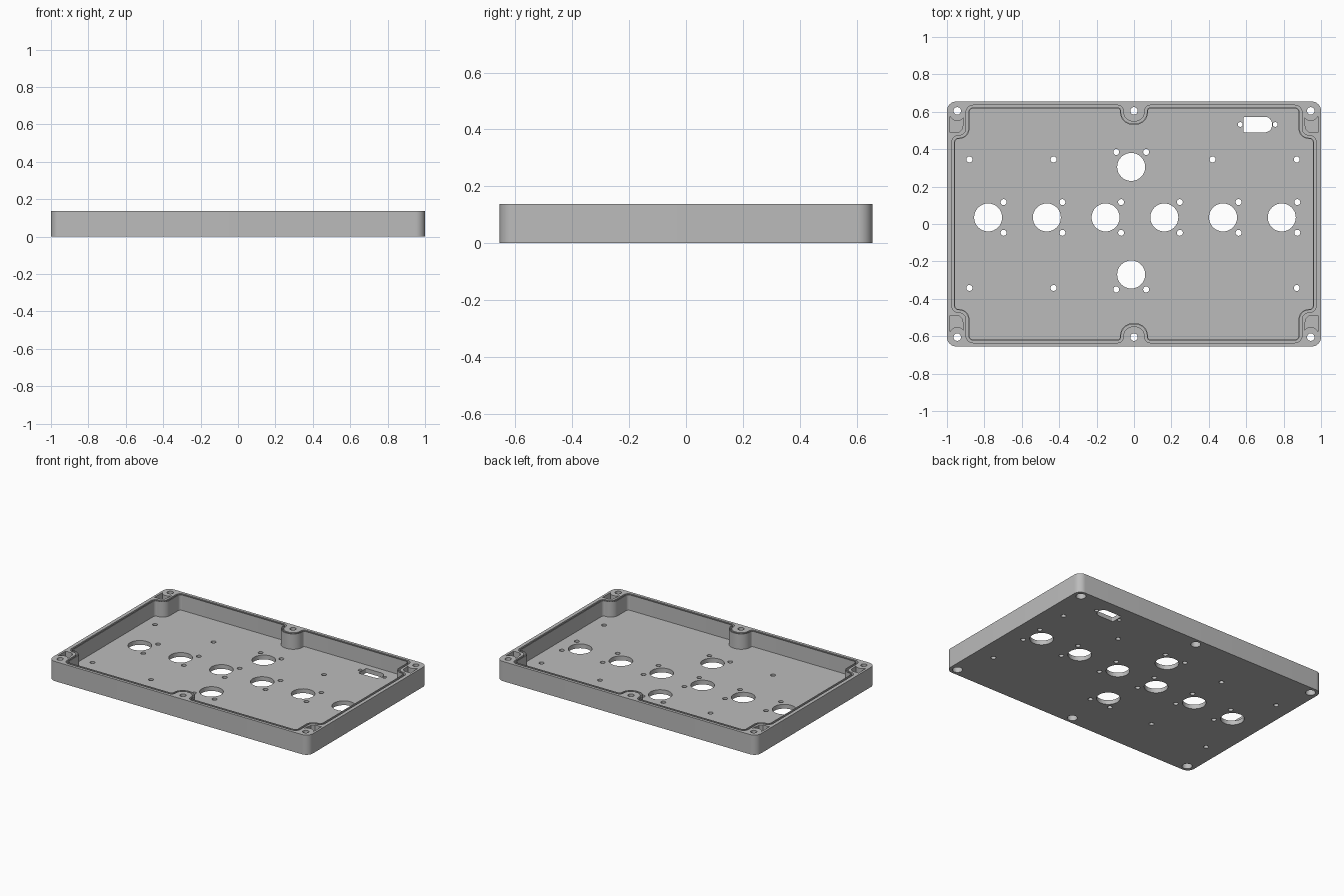
import bpy, bmesh
from math import pi, cos, sin, radians
from mathutils import Vector

HEIGHT, FLOOR = 0.137, 0.03

old = bpy.data.objects.get("Cube")
if old:
    bpy.data.objects.remove(old, do_unlink=True)

grey = bpy.data.materials.new("satin grey")
grey.use_nodes = True
colour = (0.5, 0.5, 0.5, 1)
grey.diffuse_color = colour
grey.node_tree.nodes["Principled BSDF"].inputs["Base Color"].default_value = colour


def rounded(corners, steps=10):
    """Round each (x, y, radius) corner of a right-angled outline."""
    pts = []
    for i, (x, y, r) in enumerate(corners):
        p = Vector((x, y))
        a = (Vector(corners[i - 1][:2]) - p).normalized() * r
        b = (Vector(corners[(i + 1) % len(corners)][:2]) - p).normalized() * r
        for k in range(steps + 1):
            t = k / steps * pi / 2
            pts.append(p + a * (1 - sin(t)) + b * (1 - cos(t)))
    return pts


def box(x0, x1, y0, y1, r):
    return rounded([(x0, y0, r), (x1, y0, r), (x1, y1, r), (x0, y1, r)])


def circle(x, y, r, n=32):
    return [Vector((x + r * cos(2 * pi * i / n), y + r * sin(2 * pi * i / n)))
            for i in range(n)]


def cavity(d):
    """Inner outline around the screw bosses, grown outward by d."""
    wx, wy = 0.957 + d, 0.617 + d
    mid, cx = 0.075 - d, 0.88 + d
    quarter = [(mid, 0.53 + d, 0.07 - d), (mid, wy, 0.012 + d),
               (cx, wy, 0.02 + d), (cx, 0.455 + d, 0.055 - d),
               (wx, 0.455 + d, 0.02 + d)]
    # the corner boss bulges inward, so it is convex on the solid side
    loop = []
    for sx, sy in ((1, 1), (1, -1), (-1, -1), (-1, 1)):
        part = [(x * sx, y * sy, r) for x, y, r in quarter]
        loop += part if sx == sy else part[::-1]
    return rounded(loop)


def prism(bm, pts, z0, z1):
    low = [bm.verts.new((p.x, p.y, z0)) for p in pts]
    high = [bm.verts.new((p.x, p.y, z1)) for p in pts]
    bottom = bm.faces.new(low[::-1])
    bm.faces.new(high)
    for i in range(len(pts)):
        bm.faces.new((low[i - 1], low[i], high[i], high[i - 1]))
    return bottom


def ring(bm, inner, outer, z0, z1):
    loops = [[bm.verts.new((p.x, p.y, z)) for p in pts]
             for pts, z in ((inner, z0), (outer, z0), (outer, z1), (inner, z1))]
    for j in range(4):
        a, b = loops[j - 1], loops[j]
        for i in range(len(a)):
            bm.faces.new((a[i - 1], a[i], b[i], b[i - 1]))


def finish(bm, name):
    bmesh.ops.remove_doubles(bm, verts=bm.verts, dist=1e-5)
    bmesh.ops.recalc_face_normals(bm, faces=bm.faces)
    mesh = bpy.data.meshes.new(name)
    bm.to_mesh(mesh)
    bm.free()
    mesh.materials.append(grey)
    ob = bpy.data.objects.new(name, mesh)
    bpy.context.collection.objects.link(ob)
    return ob


# Outer block with rounded corners and a softened bottom edge
bm = bmesh.new()
base = prism(bm, box(-1, 1, -0.655, 0.655, 0.05), 0, HEIGHT)
bmesh.ops.bevel(bm, geom=list(base.edges), offset=0.014, segments=4,
                profile=0.5, affect='EDGES')
tray = finish(bm, "enclosure_tray")

# Cavity and gasket groove
bm = bmesh.new()
prism(bm, cavity(0), FLOOR, 0.3)
ring(bm, cavity(0.006), cavity(0.018), HEIGHT - 0.02, 0.3)
cutters = [finish(bm, "cavity_cutter")]

# Through holes
screws = [(x, y) for x in (-0.945, 0, 0.945) for y in (-0.605, 0.605)]
bm = bmesh.new()


def drill(x, y, r):
    prism(bm, circle(x, y, r), -0.1, 0.3)


for x, y in screws:
    drill(x, y, 0.02)
for i in range(6):
    x = -0.78 + 0.314 * i
    drill(x, 0.035, 0.075)
    for s in (-1, 1):
        drill(x + 0.083, 0.035 + s * 0.082, 0.016)
for y, s in ((0.305, 1), (-0.27, -1)):
    drill(-0.015, y, 0.075)
    for side in (-1, 1):
        drill(-0.015 + side * 0.08, y + s * 0.08, 0.016)
for x in (-0.88, -0.43, 0.42, 0.87):
    drill(x, 0.345, 0.016)
    if x != 0.42:
        drill(x, -0.342, 0.016)

# Connector slot with its two fixing holes
slot = rounded([(0.585, 0.49, 0.008), (0.738, 0.49, 0.038),
                (0.738, 0.573, 0.038), (0.585, 0.573, 0.008)])
prism(bm, slot, -0.1, 0.3)
for x in (0.568, 0.755):
    drill(x, 0.532, 0.013)
cutters.append(finish(bm, "hole_cutter"))

# Screw head counterbores and corner pockets
bm = bmesh.new()
for x, y in screws:
    prism(bm, circle(x, y, 0.032), -0.1, 0.05)
for sx in (-1, 1):
    for sy in (-1, 1):
        # pocket edge follows the round screw post
        arc = [Vector((sx * (0.945 + 0.045 * cos(t)), sy * (0.605 + 0.055 * sin(t))))
               for t in (radians(a) for a in range(220, 331, 10))]
        ends = [Vector((sx * 0.984, sy * 0.49)), Vector((sx * 0.935, sy * 0.49)),
                Vector((sx * 0.917, sy * 0.51))]
        prism(bm, arc + ends, 0.07, 0.3)
cutters.append(finish(bm, "recess_cutter"))

# Cut everything out of the block
bpy.ops.object.select_all(action='DESELECT')
bpy.context.view_layer.objects.active = tray
tray.select_set(True)
for cutter in cutters:
    cutter.hide_render = True
    mod = tray.modifiers.new(cutter.name, 'BOOLEAN')
    mod.operation = 'DIFFERENCE'
    mod.solver = 'EXACT'
    mod.object = cutter
    bpy.ops.object.modifier_apply(modifier=mod.name)
    bpy.data.objects.remove(cutter, do_unlink=True)
bpy.ops.object.shade_smooth_by_angle(angle=radians(30))
